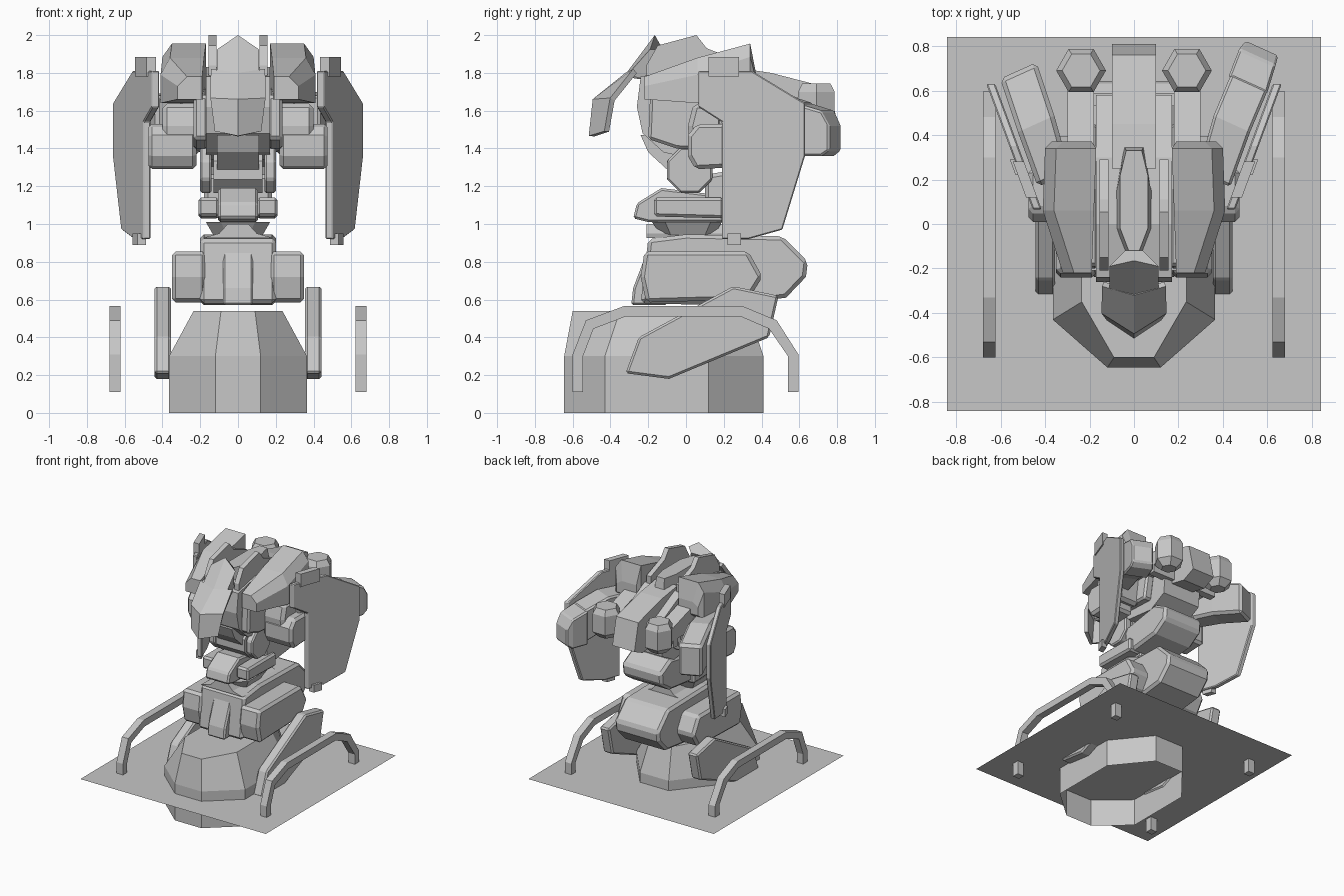
import bpy, bmesh, math

grey = bpy.data.materials.new("stone_grey")
grey.diffuse_color = (0.57, 0.57, 0.57, 1)


def finish(name, bm, bevel=0.0):
    bmesh.ops.recalc_face_normals(bm, faces=bm.faces)
    me = bpy.data.meshes.new(name)
    bm.to_mesh(me)
    bm.free()
    ob = bpy.data.objects.new(name, me)
    bpy.context.collection.objects.link(ob)
    me.materials.append(grey)
    if bevel:
        m = ob.modifiers.new("chamfer", 'BEVEL')
        m.width, m.segments, m.limit_method = bevel, 1, 'ANGLE'
        m.angle_limit = math.radians(40)
    return ob


def loft(name, rings, caps=(True, True), bevel=0.0):
    """Skin a stack of equal-sized rings."""
    bm = bmesh.new()
    vs = [[bm.verts.new(p) for p in r] for r in rings]
    n = len(vs[0])
    for a, b in zip(vs, vs[1:]):
        for i in range(n):
            j = (i + 1) % n
            bm.faces.new((a[i], a[j], b[j], b[i]))
    if caps[0]:
        bm.faces.new(vs[0])
    if caps[1]:
        bm.faces.new(vs[-1])
    return finish(name, bm, bevel)


def prism(name, prof, x0, x1, bevel=0.0):
    """Extrude a (y, z) profile along x."""
    return loft(name, [[(x, y, z) for y, z in prof] for x in (x0, x1)], bevel=bevel)


def pair(name, prof, x0, x1, bevel=0.0):
    for s, side in ((1, "right"), (-1, "left")):
        prism(side + "_" + name, prof, s * x0, s * x1, bevel)


def slanted(name, s, prof, off0, off1, bevel=0.0):
    """Plate on the slanted plane of the arm shields."""
    return loft(name, [[(s * (.435 + o + (y - .065) * .37), y, z) for y, z in prof]
                       for o in (off0, off1)], bevel=bevel)


def rect(y0, y1, z0, z1):
    return [(y0, z0), (y1, z0), (y1, z1), (y0, z1)]


def sym(pts, z):
    """Mirror a half outline of (x, y) points into a ring at height z."""
    return [(x, y, z) for x, y in pts] + [(-x, y, z) for x, y in reversed(pts)]


def forearm(name, s, rows, bevel):
    """Angled rectangular bar: rows of (x, y, half width, z0, z1)."""
    rings = []
    for x, y, w, z0, z1 in rows:
        dx, dy = w * 0.91, -w * 0.41
        rings.append([(s * (x - dx), y - dy, z0), (s * (x + dx), y + dy, z0),
                      (s * (x + dx), y + dy, z1), (s * (x - dx), y - dy, z1)])
    return loft(name, rings, bevel=bevel)


# Ground sheet
bm = bmesh.new()
bm.faces.new([bm.verts.new(p) for p in
              ((-.84, -.84, .22), (.84, -.84, .22), (.84, .84, .22), (-.84, .84, .22))])
finish("ground_sheet", bm)

# Base skirt, open underneath
low = [(.12, -.645), (.365, -.43), (.365, .12), (.13, .41)]
top = [(.09, -.60), (.235, -.35), (.235, .10), (.10, .33)]
loft("base_skirt", [sym(low, 0), sym(low, .30), sym(top, .54)], caps=(False, True))

# Side rails and fins
outer = [(-.60, .11), (-.60, .31), (-.53, .49), (-.33, .565),
         (.30, .565), (.48, .49), (.595, .31), (.595, .11)]
inner = [(.54, .11), (.54, .30), (.44, .445), (.29, .51),
         (-.32, .51), (-.49, .445), (-.545, .30), (-.545, .11)]
pair("rail", outer + inner, .622, .68)
pair("fin", [(-.32, .21), (-.09, .18), (.44, .40), (.49, .62), (.25, .67), (-.25, .40)],
     .355, .442, .012)

# Hips
prism("hip_block", [(-.20, .92), (.0, .945), (.51, .935), (.645, .80), (.635, .72),
                    (.53, .61), (.2, .57), (-.24, .58)], -.20, .20, .02)
pair("hip_pod", [(-.22, .855), (.33, .855), (.405, .72), (.33, .60), (-.21, .585),
                 (-.24, .72)], .17, .35, .02)
prism("hip_front", [(-.20, .87), (-.28, .66), (-.29, .57), (-.1, .57), (-.1, .87)], -.08, .08, .012)
loft("hip_collar", [[(-.19, y, .925), (.19, y, .925), (.10, y, .95), (.055, y, 1.0),
                     (-.055, y, 1.0), (-.10, y, .95)] for y in (-.21, .3)])
loft("waist_ring", [sym([(.06, -.13), (.13, -.08), (.13, .10), (.06, .15)], .94),
                    sym([(.09, -.18), (.17, -.11), (.17, .13), (.09, .19)], 1.01)])

# Abdomen
prism("abdomen", [(-.28, 1.03), (-.26, 1.11), (-.13, 1.19), (.2, 1.15), (.2, 1.01), (-.2, 1.01)],
      -.105, .105, .012)
pair("abdomen_side", [(-.17, 1.04), (-.17, 1.14), (.20, 1.14), (.20, 1.03)], .10, .21, .015)
prism("back_abdomen", [(.1, 1.03), (.1, 1.26), (.45, 1.32), (.58, 1.25), (.57, 1.15), (.45, 1.07)],
      -.18, .18, .02)

# Neck drum
oct8 = [(.02 + .13 * math.cos(math.pi * (i + .5) / 4), 1.285 + .13 * math.sin(math.pi * (i + .5) / 4))
        for i in range(8)]
prism("neck_drum", oct8, -.13, .13)
pair("neck_cheek", oct8, .14, .20, .01)
prism("jaw", [(-.24, 1.47), (-.20, 1.38), (-.08, 1.27), (.1, 1.27), (.1, 1.47)], -.11, .11)

# Upper body
prism("torso", [(-.24, 1.78), (-.26, 1.62), (-.23, 1.48), (-.12, 1.38), (.05, 1.34), (.40, 1.30),
                (.55, 1.38), (.58, 1.66), (.30, 1.80), (.0, 1.83)], -.17, .17)
pair("torso_side", [(-.19, 1.68), (-.20, 1.45), (-.05, 1.40), (.40, 1.38), (.45, 1.66), (.1, 1.72)],
     .16, .235, .015)
pair("head_fin", [(-.21, 1.84), (-.15, 1.945), (.055, 2.0), (.11, 1.93), (.29, 1.86),
                  (.29, 1.75), (-.21, 1.75)], .115, .155)
loft("crest", [sym([(.03, -.15), (.085, -.02), (.085, .12), (.045, .35)], 1.78),
               sym([(.02, -.13), (.062, -.02), (.062, .22), (.035, .33)], 1.90)])
prism("back_beam", [(.25, 1.83), (.45, 1.80), (.76, 1.72), (.81, 1.50), (.70, 1.45), (.25, 1.55)],
      -.10, .10)


# Face shield: creased plate, rows of centre (y, z) and rim (x, y, z)
def plate(name, rows, depth):
    bm = bmesh.new()
    grid = []
    for cy, cz, rx, ry, rz in rows:
        grid.append([bm.verts.new(p) for p in
                     ((-rx, ry, rz), (0, cy, cz), (rx, ry, rz))])
    for a, b in zip(grid, grid[1:]):
        for i in range(2):
            bm.faces.new((a[i], a[i + 1], b[i + 1], b[i]))
    m = finish(name, bm).modifiers.new("thickness", 'SOLIDIFY')
    m.thickness, m.offset = depth, 0


plate("face_shield", [(-.50, 1.465, .115, -.42, 1.49), (-.48, 1.655, .14, -.39, 1.66),
                      (-.31, 1.79, .14, -.27, 1.81)], .03)
loft("brow_peak", [[(-.11, -.31, 1.79), (0, -.33, 1.78), (.11, -.31, 1.79),
                    (.11, -.20, 1.76), (-.11, -.20, 1.76)],
                   [(-.11, -.19, 1.925), (0, -.165, 2.0), (.11, -.19, 1.925),
                    (.04, -.12, 1.92), (-.04, -.12, 1.92)]])

for s, side in ((1, "right_"), (-1, "left_")):
    # Sloped shoulder slab, wider at the back
    rings = []
    for y, xi, xo, z0, z1, drop in ((-.22, .19, .32, 1.66, 1.78, .02), (.06, .18, .41, 1.64, 1.88, .06),
                                    (.34, .17, .40, 1.67, 1.955, .04), (.37, .19, .37, 1.70, 1.80, .0)):
        rings.append([(s * xi, y, z0), (s * xo, y, z0), (s * xo, y, z1 - drop - .03),
                      (s * (xo - .05), y, z1), (s * xi, y, z1)])
    loft(side + "shoulder", rings)
    # Upper arm and elbow reaching to the shield
    prism(side + "arm_bracket", [(.04, 1.64), (.01, 1.52), (.02, 1.40), (.30, 1.36), (.34, 1.62)],
          s * .20, s * .40, .025)
    prism(side + "elbow", [(.01, 1.47), (.06, 1.53), (.25, 1.53), (.25, 1.30), (.05, 1.29), (.01, 1.36)],
          s * .22, s * .475, .02)
    # Slanted arm shield with a top and bottom tab
    slanted(side + "arm_shield", s, [(.065, 1.81), (.35, 1.81), (.63, 1.64), (.63, 1.36), (.51, .97),
                                     (.33, .92), (.19, .92), (.19, 1.54), (.065, 1.62)],
            -.02, .02, .006)
    slanted(side + "shield_knob", s, rect(.12, .28, 1.78, 1.885), -.02, .03)
    slanted(side + "shield_tab", s, rect(.22, .29, .89, .95), -.005, .04)
    # Rear pod on a strut
    rings = []
    for r, z in ((.06, 1.50), (.112, 1.55), (.112, 1.70), (.085, 1.745)):
        rings.append([(s * .238 + r * math.cos(i * math.pi / 3), .69 + r * math.sin(i * math.pi / 3), z)
                      for i in range(6)])
    loft(side + "rear_pod", rings)
    prism(side + "pod_strut", [(.30, 1.76), (.62, 1.66), (.62, 1.56), (.30, 1.56)], s * .18, s * .30)
prism("cross_bar", rect(.53, .59, 1.50, 1.58), -.30, .30)

# Rear forearms, the right one longer with a stepped end
forearm("left_forearm", -1, [(.36, .20, .08, 1.45, 1.68), (.44, .45, .09, 1.42, 1.69),
                             (.52, .69, .09, 1.36, 1.62)], .02)
forearm("right_forearm", 1, [(.36, .20, .08, 1.45, 1.68), (.44, .45, .09, 1.45, 1.70),
                             (.52, .64, .09, 1.38, 1.64)], .012)
forearm("right_forearm_end", 1, [(.51, .62, .095, 1.36, 1.64), (.555, .75, .09, 1.36, 1.60),
                                 (.575, .79, .08, 1.39, 1.52)], .01)
